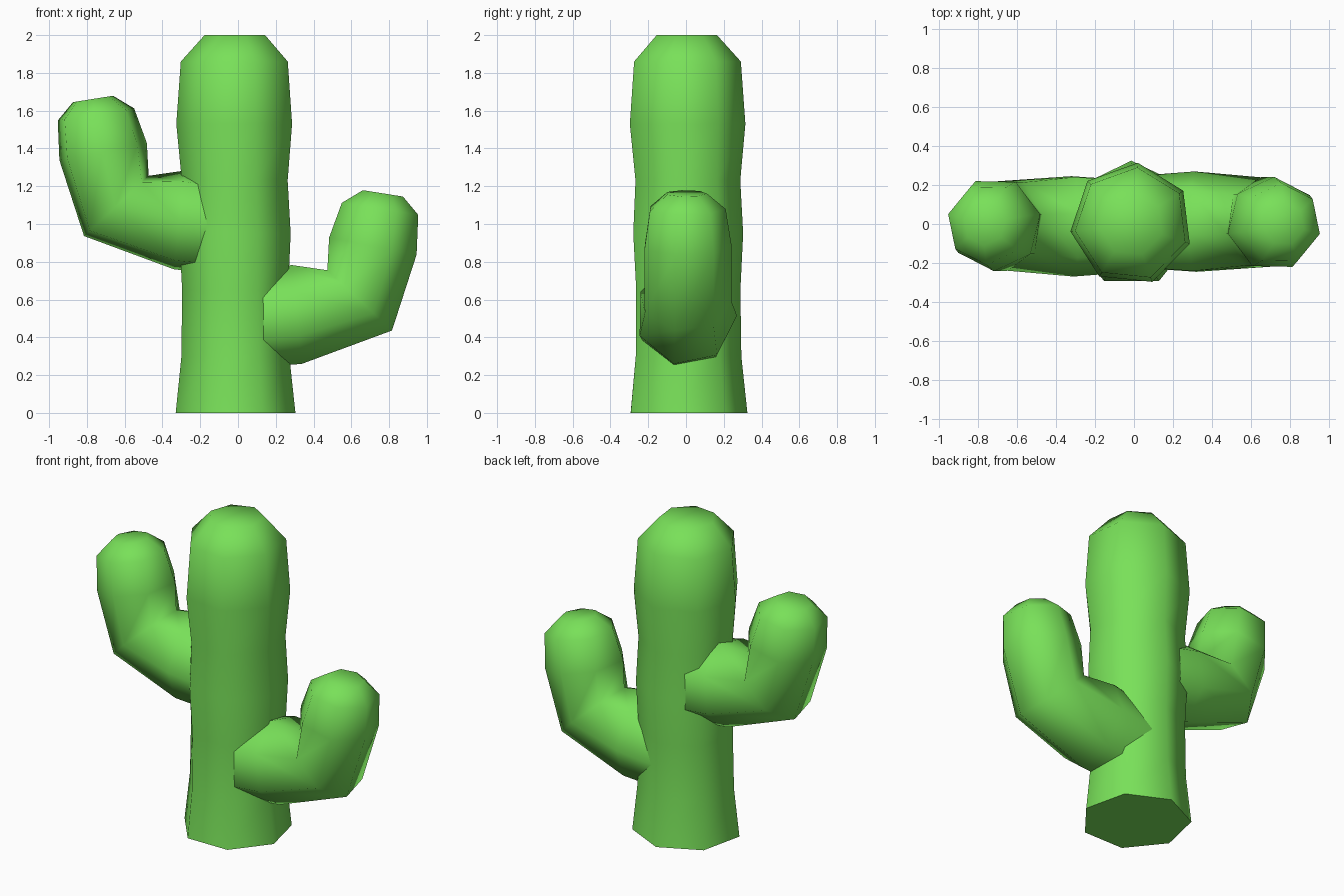
import bpy, bmesh, math
from mathutils import Vector, Matrix

if "Cube" in bpy.data.objects:
    bpy.data.objects.remove(bpy.data.objects["Cube"])

SIDES = 7
green = bpy.data.materials.new("cactus_green")
green.diffuse_color = (0.19, 0.75, 0.10, 1)
green.use_nodes = True
green.node_tree.nodes["Principled BSDF"].inputs["Base Color"].default_value = green.diffuse_color


def loft(name, rings):
    """Skin 7-sided rings given as (centre, radius, u axis, v axis, phase in degrees)."""
    bm = bmesh.new()
    loops = []
    for c, r, u, v, phase in rings:
        loop = []
        for i in range(SIDES):
            a = math.radians(phase) + math.tau * i / SIDES
            loop.append(bm.verts.new(Vector(c) + r * (math.cos(a) * Vector(u) + math.sin(a) * Vector(v))))
        loops.append(loop)
    for lo, hi in zip(loops, loops[1:]):
        for i in range(SIDES):
            j = (i + 1) % SIDES
            bm.faces.new((lo[i], lo[j], hi[j], hi[i]))
    bm.faces.new(loops[0][::-1])
    bm.faces.new(loops[-1])
    bmesh.ops.recalc_face_normals(bm, faces=bm.faces[:])
    mesh = bpy.data.meshes.new(name)
    bm.to_mesh(mesh)
    bm.free()
    mesh.materials.append(green)
    obj = bpy.data.objects.new(name, mesh)
    bpy.context.collection.objects.link(obj)
    bpy.ops.object.select_all(action='DESELECT')
    obj.select_set(True)
    bpy.context.view_layer.objects.active = obj
    bpy.ops.object.shade_smooth_by_angle(angle=math.radians(75))
    return obj


# Trunk: (height, radius, phase)
trunk = [(0, .325, 193), (.3, .293, 192), (.65, .288, 191), (.95, .303, 190),
         (1.23, .288, 189), (1.53, .316, 187), (1.86, .292, 187), (2.0, .165, 187)]
loft("trunk", [((-.013, 0, z), r, (1, 0, 0), (0, 1, 0), p) for z, r, p in trunk])

# Arm: (x, z, radius, heading in degrees from horizontal)
arm = [(.05, .48, .25, 6), (.31, .52, .27, 6), (.645, .595, .24, 47),
       (.715, .883, .242, 79), (.753, 1.08, .21, 81), (.768, 1.162, .11, 81)]
arm_rings = []
for x, z, r, h in arm:
    h = math.radians(h)
    arm_rings.append(((x, 0, z), r, (0, 1, 0), (-math.sin(h), 0, math.cos(h)), 256))
loft("right_arm", arm_rings)

# Left arm is the same arm turned half round and raised
left = loft("left_arm", arm_rings)
left.data.transform(Matrix.Translation((0, 0, .5)) @ Matrix.Rotation(math.pi, 4, 'Z'))
